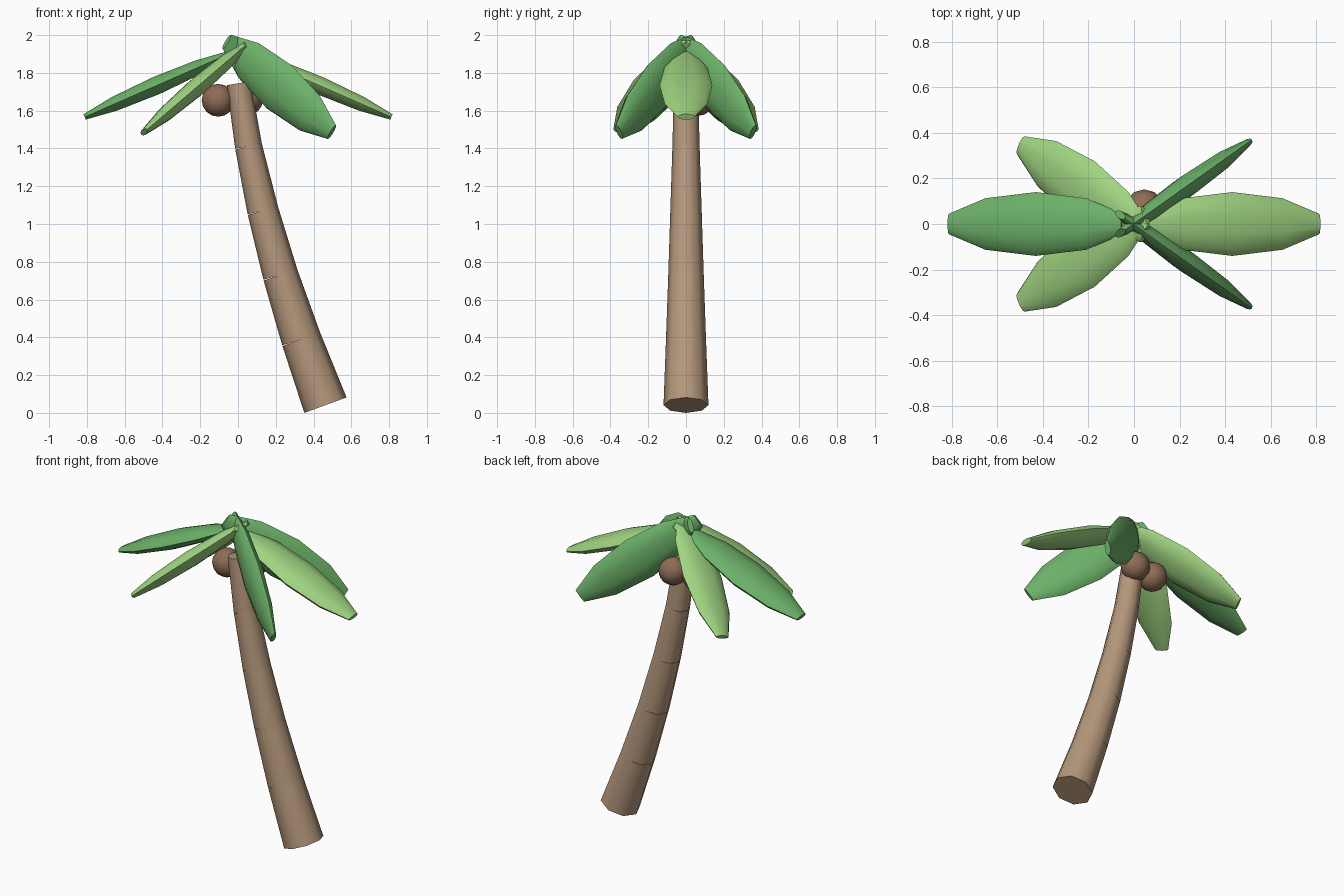
import bpy, bmesh, math
from mathutils import Vector, Matrix

if "Cube" in bpy.data.objects:
    bpy.data.objects.remove(bpy.data.objects["Cube"])


def material(name, rgb):
    m = bpy.data.materials.new(name)
    m.diffuse_color = (*rgb, 1)
    m.use_nodes = True
    m.node_tree.nodes["Principled BSDF"].inputs["Base Color"].default_value = m.diffuse_color
    return m


BARK = material("bark", (0.46, 0.31, 0.20))
NUT = material("nut", (0.27, 0.15, 0.09))
LIGHT = material("light_green", (0.35, 0.66, 0.22))
DARK = material("dark_green", (0.15, 0.44, 0.14))


def finish(name, bm, mat, angle=40):
    bmesh.ops.recalc_face_normals(bm, faces=bm.faces[:])
    me = bpy.data.meshes.new(name)
    bm.to_mesh(me)
    bm.free()
    ob = bpy.data.objects.new(name, me)
    bpy.context.collection.objects.link(ob)
    me.materials.append(mat)
    bpy.ops.object.select_all(action='DESELECT')
    ob.select_set(True)
    bpy.context.view_layer.objects.active = ob
    bpy.ops.object.shade_smooth_by_angle(angle=math.radians(angle))
    return ob


def tube(name, start, end, wide, profile, flat, mat, sides=8, angle=40):
    """Capped tube along start-end; profile holds (fraction, radius), flat squashes the thickness."""
    start, end = Vector(start), Vector(end)
    axis = (end - start).normalized()
    w = Vector(wide)
    w = (w - axis * w.dot(axis)).normalized()
    n = axis.cross(w)
    bm = bmesh.new()
    rings = []
    for t, r in profile:
        c = start.lerp(end, t)
        rings.append([bm.verts.new(c + w * r * math.cos(a) + n * r * flat * math.sin(a))
                      for a in (2 * math.pi * i / sides for i in range(sides))])
    for a, b in zip(rings, rings[1:]):
        for i in range(sides):
            j = (i + 1) % sides
            bm.faces.new((a[i], a[j], b[j], b[i]))
    bm.faces.new(rings[0])
    bm.faces.new(rings[-1])
    return finish(name, bm, mat, angle)


# trunk: five tapered octagonal segments following a bend
path = [(0.463, 0.041), (0.335, 0.39), (0.225, 0.73), (0.132, 1.07), (0.056, 1.41), (0.004, 1.745)]
radii = [0.119, 0.106, 0.094, 0.083, 0.072, 0.064]
for i in range(5):
    (x0, z0), (x1, z1) = path[i], path[i + 1]
    tube(f"trunk_segment_{i + 1}", (x0, 0, z0), (x1, 0, z1), (0, 1, 0),
         [(0, radii[i]), (1, radii[i + 1])], 1, BARK, angle=50)

# fronds: flattened spindle shapes with blunt ends
LEAF = [(0, 0.045), (0.21, 0.113), (0.5, 0.14), (0.79, 0.113), (1, 0.045)]
tube("frond_right", (0.05, 0, 1.9), (0.812, 0, 1.567), (0, 1, 0), LEAF, 0.36, LIGHT, 10, 50)
tube("frond_left", (-0.05, 0, 1.9), (-0.812, 0, 1.567), (0, 1, 0), LEAF, 0.36, DARK, 10, 50)
for s, side in ((-1, "front"), (1, "back")):
    tube(f"frond_right_{side}", (-0.06, -0.04 * s, 1.965), (0.497, 0.355 * s, 1.487),
         (0, 0, 1), LEAF, 0.36, DARK, 10, 50)
    tube(f"frond_left_{side}", (0.05, -0.04 * s, 1.955), (-0.497, 0.345 * s, 1.487),
         (0, 1, 0), LEAF, 0.36, LIGHT, 10, 50)

# coconuts under the crown
for i, c in enumerate([(-0.105, 0.04, 1.655), (0.045, 0.065, 1.66)]):
    bm = bmesh.new()
    bmesh.ops.create_uvsphere(bm, u_segments=12, v_segments=8, radius=0.087,
                              matrix=Matrix.Translation(c))
    finish(f"coconut_{i + 1}", bm, NUT, 60)
